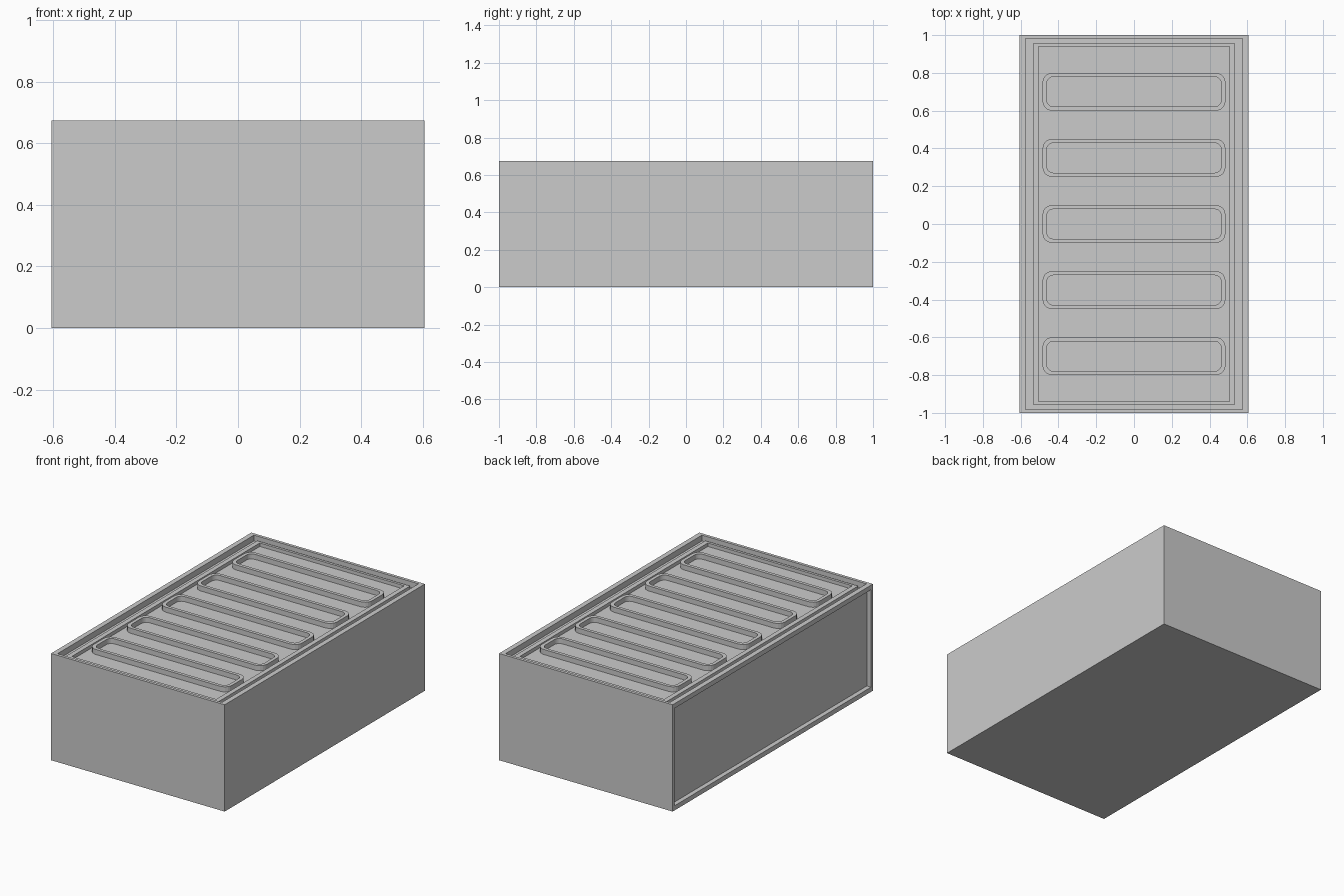
import bpy, bmesh, math

if "Cube" in bpy.data.objects:
    bpy.data.objects.remove(bpy.data.objects["Cube"])

W, L, H = 0.607, 1.0, 0.675      # half width, half length, height
GROOVE, PANEL, RIDGE, TOP = 0.638, 0.638, 0.66, 0.67


def rect(hx, hy, r=0.0, cy=0.0, seg=5):
    """Outline of a rectangle, rounded when r > 0."""
    if r == 0:
        return [(-hx, -hy + cy), (hx, -hy + cy), (hx, hy + cy), (-hx, hy + cy)]
    pts = []
    for k, (sx, sy) in enumerate([(1, 1), (-1, 1), (-1, -1), (1, -1)]):
        for i in range(seg + 1):
            a = math.radians(90 * k + 90 * i / seg)
            pts.append((sx * (hx - r) + r * math.cos(a),
                        sy * (hy - r) + r * math.sin(a) + cy))
    return pts


def lofted(name, loops, caps):
    """Skin a series of (outline, z) loops; caps fills first and last."""
    bm = bmesh.new()
    rings = [[bm.verts.new((x, y, z)) for x, y in pts] for pts, z in loops]
    pairs = list(zip(rings, rings[1:]))
    if not caps:
        pairs.append((rings[-1], rings[0]))
    for a, b in pairs:
        n = len(a)
        for i in range(n):
            j = (i + 1) % n
            bm.faces.new((a[i], a[j], b[j], b[i]))
    if caps:
        bm.faces.new(rings[0][::-1])
        bm.faces.new(rings[-1])
    bmesh.ops.recalc_face_normals(bm, faces=bm.faces)
    mesh = bpy.data.meshes.new(name)
    bm.to_mesh(mesh)
    bm.free()
    obj = bpy.data.objects.new(name, mesh)
    bpy.context.collection.objects.link(obj)
    return obj


# Case: outer walls, rim, groove, raised ridge and sunken top panel
case = lofted("case", [
    (rect(W, L), 0), (rect(W, L), H),
    (rect(0.575, 0.981), H), (rect(0.575, 0.981), GROOVE),
    (rect(0.535, 0.956), GROOVE), (rect(0.535, 0.956), RIDGE),
    (rect(0.505, 0.939), RIDGE), (rect(0.505, 0.939), PANEL)], True)

# Shallow recess in the left side, leaving a thin frame
bm = bmesh.new()
bm.from_mesh(case.data)
side = [f for f in bm.faces if f.calc_center_median().x < -W + 0.001]
bmesh.ops.inset_region(bm, faces=side, thickness=0.042)
for v in side[0].verts:
    v.co.y = math.copysign(0.981, v.co.y)
inner = bmesh.ops.extrude_face_region(bm, geom=side)
bmesh.ops.delete(bm, geom=side, context='FACES_ONLY')
bmesh.ops.translate(bm, vec=(0.029, 0, 0),
                    verts=[g for g in inner["geom"] if isinstance(g, bmesh.types.BMVert)])
bmesh.ops.recalc_face_normals(bm, faces=bm.faces)
bm.to_mesh(case.data)
bm.free()

# Five raised rounded frames across the top panel
for i in range(5):
    cy = -0.7 + 0.35 * i
    outer = rect(0.484, 0.1, 0.05, cy)
    hole = rect(0.462, 0.079, 0.035, cy)
    lofted(f"vent_frame_{i + 1}", [
        (outer, PANEL - 0.005), (outer, TOP), (hole, TOP), (hole, PANEL - 0.005)], False)
